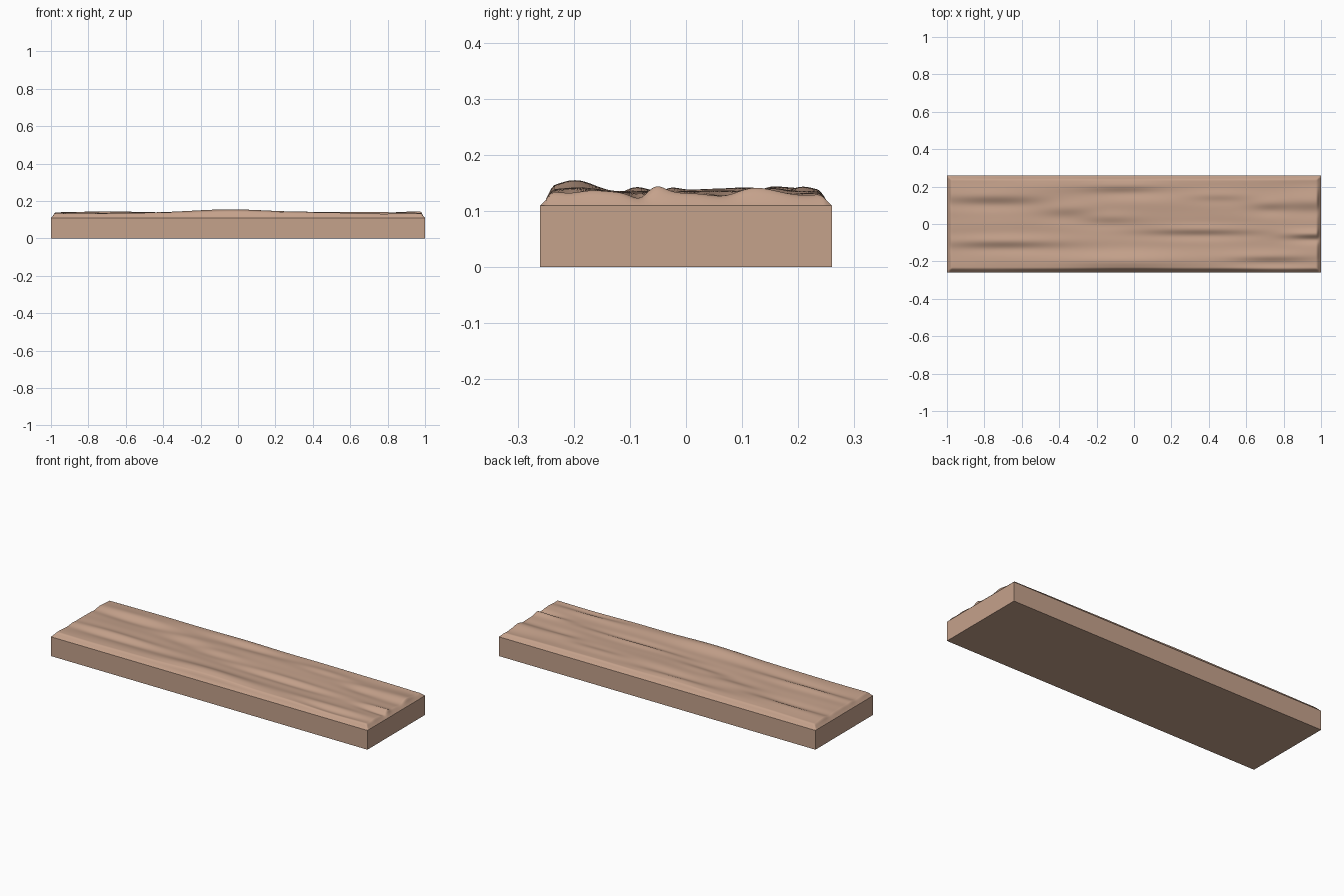
import bpy, bmesh, math

if "Cube" in bpy.data.objects:
    bpy.data.objects.remove(bpy.data.objects["Cube"])

LX, LY, RIM = 1.0, 0.26, 0.11

mat = bpy.data.materials.new("pale brown wood")
mat.diffuse_color = (0.56, 0.36, 0.26, 1)
mat.use_nodes = True
mat.node_tree.nodes["Principled BSDF"].inputs["Base Color"].default_value = mat.diffuse_color

# grain steps: x, y, half length, half width, strength (ridge behind, valley in front)
STEPS = [(-0.75, 0.125, 0.28, 0.04, 0.015), (-0.35, 0.06, 0.15, 0.045, 0.011),
         (-0.05, 0.185, 0.20, 0.035, 0.010), (-0.70, -0.11, 0.30, 0.035, 0.013),
         (-0.15, 0.02, 0.16, 0.035, 0.008), (0.35, -0.045, 0.30, 0.03, 0.013),
         (0.72, 0.09, 0.10, 0.035, 0.008), (0.95, 0.09, 0.18, 0.045, 0.012),
         (0.72, -0.19, 0.22, 0.03, 0.010), (0.97, -0.068, 0.14, 0.025, 0.017),
         (0.45, 0.14, 0.16, 0.03, 0.006)]
# broad swells: x, y, half length, half width, height
SWELLS = [(-0.03, -0.20, 0.35, 0.05, 0.020), (0.5, -0.21, 0.2, 0.04, 0.005),
          (0.2, 0.10, 0.35, 0.08, 0.008), (-0.5, 0.2, 0.4, 0.05, 0.005),
          (0.97, 0.22, 0.2, 0.05, -0.006)]


def bell(x, y, s):
    return math.exp(-((x - s[0]) / s[2]) ** 2 - ((y - s[1]) / s[3]) ** 2)


def height(x, y):
    d = min(LX - abs(x), LY - abs(y))
    if d < 1e-5:
        return RIM
    z = 0.134
    for s in STEPS:
        z += s[4] * 2 * (y - s[1]) / s[3] * bell(x, y, s) * 0.7
    for s in SWELLS:
        z += s[4] * bell(x, y, s)
    # fine waviness along the grain
    z += 0.0015 * math.sin(5 * x + 40 * y) * math.sin(7 * x - 23 * y + 1)
    z = min(max(z, 0.120), 0.155)
    # rounded-over rim
    t = min(max((d - 0.010) / 0.016, 0), 1)
    edge = 0.11 + min(d, 0.010)
    return edge + (z - edge) * math.sin(t * math.pi / 2)


def stops(half, n):
    inner = half - 0.03
    rim = [half, half - 0.010, half - 0.015, half - 0.020, half - 0.025]
    return [-v for v in rim] + [-inner + 2 * inner * i / n for i in range(n + 1)] + rim[::-1]


# carved plank: top grid, walls and underside
bm = bmesh.new()
xs, ys = stops(LX, 150), stops(LY, 70)
grid = [[bm.verts.new((x, y, height(x, y))) for y in ys] for x in xs]
for i in range(len(xs) - 1):
    for j in range(len(ys) - 1):
        f = bm.faces.new((grid[i][j], grid[i + 1][j], grid[i + 1][j + 1], grid[i][j + 1]))
        f.smooth = True
loop = ([r[0] for r in grid] + grid[-1][1:] +
        [r[-1] for r in grid[-2::-1]] + grid[0][-2:0:-1])
low = [bm.verts.new((v.co.x, v.co.y, 0)) for v in loop]
for i in range(len(loop)):
    k = (i + 1) % len(loop)
    bm.faces.new((loop[k], loop[i], low[i], low[k]))
bm.faces.new(low[::-1])
bmesh.ops.recalc_face_normals(bm, faces=bm.faces)
me = bpy.data.meshes.new("wood_plank")
bm.to_mesh(me)
bm.free()
me.materials.append(mat)
plank = bpy.data.objects.new("wood_plank", me)
bpy.context.collection.objects.link(plank)
bpy.context.view_layer.objects.active = plank
plank.select_set(True)
bpy.ops.object.shade_smooth_by_angle(angle=math.radians(40))
